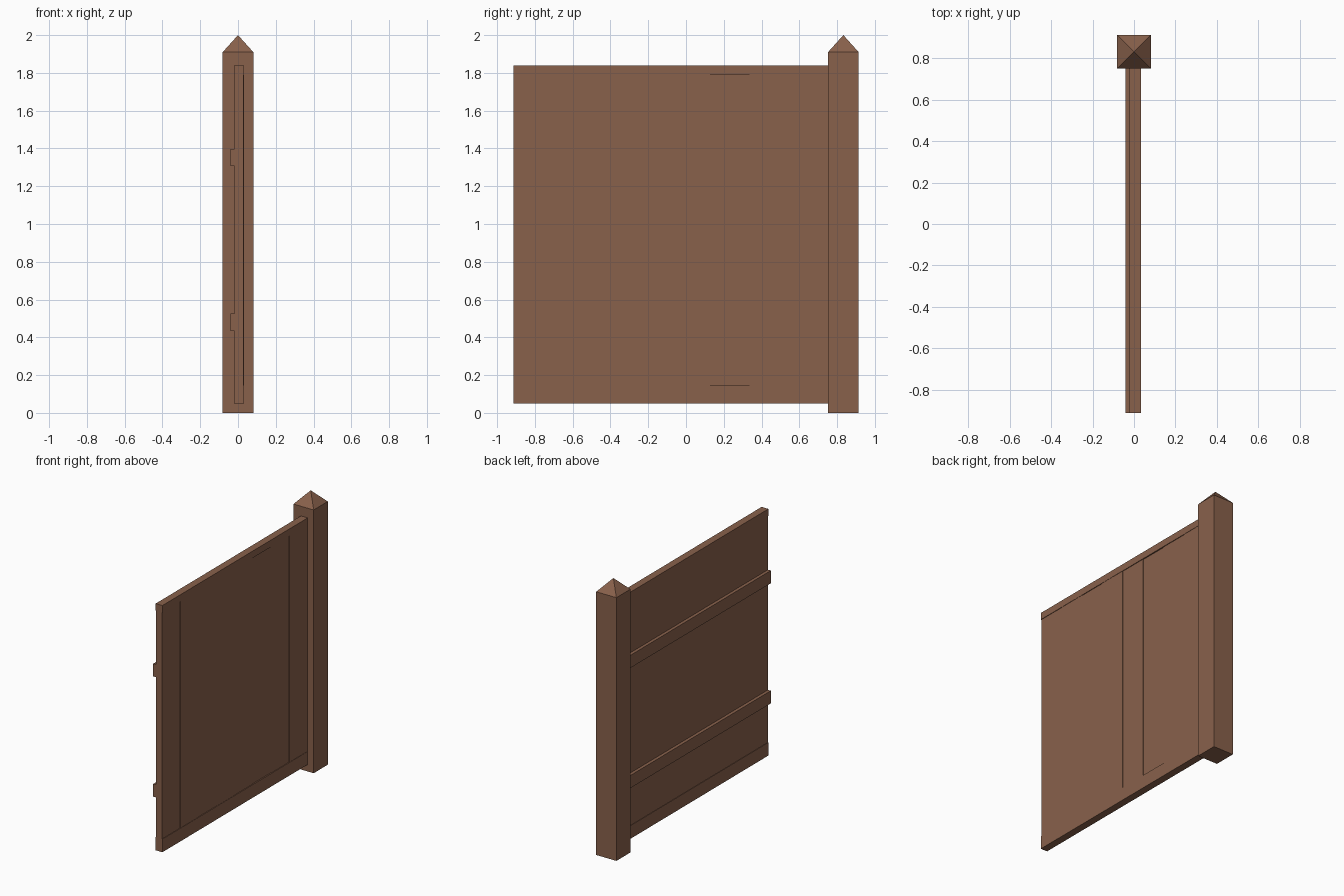
import bpy, bmesh

if "Cube" in bpy.data.objects:
    bpy.data.objects.remove(bpy.data.objects["Cube"])

wood = bpy.data.materials.new("brown_wood")
wood.diffuse_color = (0.25, 0.12, 0.071, 1)
wood.use_nodes = True
wood.node_tree.nodes["Principled BSDF"].inputs["Base Color"].default_value = wood.diffuse_color


def finish(name, bm):
    bmesh.ops.recalc_face_normals(bm, faces=bm.faces)
    mesh = bpy.data.meshes.new(name)
    bm.to_mesh(mesh)
    bm.free()
    mesh.materials.append(wood)
    obj = bpy.data.objects.new(name, mesh)
    bpy.context.collection.objects.link(obj)
    return obj


def box_bm(x, y, z):
    """Box from (min, max) ranges."""
    bm = bmesh.new()
    bmesh.ops.create_cube(bm, size=1)
    for v in bm.verts:
        v.co = [r[0] + (c + 0.5) * (r[1] - r[0]) for c, r in zip(v.co, (x, y, z))]
    return bm


def box(name, x, y, z):
    return finish(name, box_bm(x, y, z))


Y0, Y1 = -0.914, 0.752          # panel length, up to the post
PANEL_X = (-0.021, 0.033)

# Post with a pyramid point
bm = box_bm((-0.081, 0.081), (Y1, 0.914), (0, 1.91))
bm.faces.ensure_lookup_table()
top = max(bm.faces, key=lambda f: f.calc_center_median().z)
tip = bmesh.ops.poke(bm, faces=[top])["verts"][0]
tip.co.z = 2.0
finish("post", bm)

# Top and bottom capping rails
box("top_rail", PANEL_X, (Y0, Y1), (1.79, 1.84))
box("bottom_rail", PANEL_X, (Y0, Y1), (0.05, 0.145))

# Vertical boards, set at slightly different depths
depths = (0.029, 0.031, 0.028, 0.031, 0.028, 0.024, 0.028, 0.031)
w = (Y1 - Y0) / len(depths)
for i, d in enumerate(depths):
    box(f"board_{i + 1}", (-0.018, d), (Y0 + i * w, Y0 + (i + 1) * w), (0.145, 1.79))

# Horizontal battens on the back
for name, z in (("lower_batten", 0.434), ("upper_batten", 1.306)):
    box(name, (-0.041, -0.018), (Y0, Y1), (z, z + 0.092))
